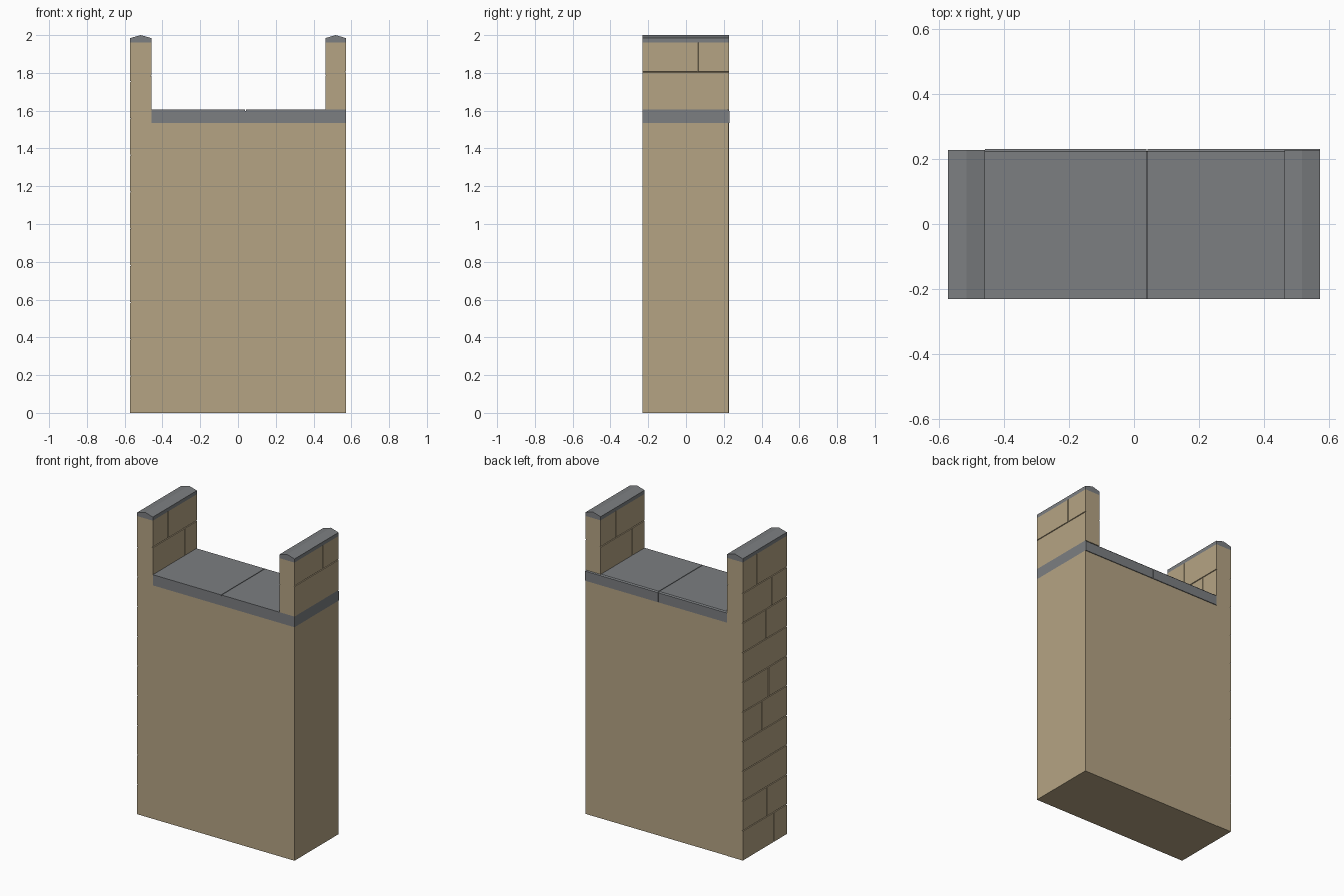
import bpy, bmesh

if "Cube" in bpy.data.objects:
    bpy.data.objects.remove(bpy.data.objects["Cube"])


def material(name, color):
    m = bpy.data.materials.new(name)
    m.diffuse_color = (*color, 1)
    m.use_nodes = True
    m.node_tree.nodes["Principled BSDF"].inputs["Base Color"].default_value = m.diffuse_color
    return m


STONE = material("sandstone", (0.46, 0.37, 0.23))
SLATE = material("slate", (0.20, 0.21, 0.22))
X, Y0, Y1 = 0.572, -0.23, 0.227   # wall half length, front and back planes
D, GAP = 0.005, 0.003             # joint depth and half width


def finish(name, bm, mat):
    bmesh.ops.recalc_face_normals(bm, faces=bm.faces[:])
    me = bpy.data.meshes.new(name)
    bm.to_mesh(me)
    bm.free()
    me.materials.append(mat)
    ob = bpy.data.objects.new(name, me)
    bpy.context.collection.objects.link(ob)
    return ob


def loft(bm, ring_a, ring_b):
    """Closed solid between two matching outlines."""
    a = [bm.verts.new(p) for p in ring_a]
    b = [bm.verts.new(p) for p in ring_b]
    n = len(a)
    bm.faces.new(a)
    bm.faces.new(b[::-1])
    for i in range(n):
        j = (i + 1) % n
        bm.faces.new((a[i], a[j], b[j], b[i]))


def rect(x, y0, y1, z0, z1):
    return [(x, y0, z0), (x, y1, z0), (x, y1, z1), (x, y0, z1)]


def box(name, x0, x1, y0, y1, z0, z1, mat):
    bm = bmesh.new()
    loft(bm, rect(x0, y0, y1, z0, z1), rect(x1, y0, y1, z0, z1))
    return finish(name, bm, mat)


def brick_face(name, x_core, x_face, levels, joints):
    """Courses of blocks on an x-facing side, with bevelled joints between."""
    bm = bmesh.new()
    for k, joint in enumerate(joints):
        cuts = [Y0, Y1] if joint is None else [Y0, joint, Y1]
        zb, zt = levels[k], levels[k + 1]
        gb = GAP if k > 0 else 0
        gt = GAP if k < len(joints) - 1 else 0
        for i in range(len(cuts) - 1):
            ya, yb = cuts[i], cuts[i + 1]
            ga = GAP if i > 0 else 0
            gc = GAP if i < len(cuts) - 2 else 0
            loft(bm,
                 rect(x_core, ya + ga / 3, yb - gc / 3, zb + gb / 3, zt - gt / 3),
                 rect(x_face, ya + ga, yb - gc, zb + gb, zt - gt))
    return finish(name, bm, STONE)


# Main wall body
box("wall_body", -0.458 - D, X, Y0, Y1 - 0.002, 0, 1.535, STONE)

# Left end wall: core, outer courses over the full height, inner courses above the walk
box("left_wall_core", -X + D, -0.458 - D, Y0, Y1, 0, 1.96, STONE)
brick_face("left_wall_outer_bricks", -X + D, -X,
           [0.195 * k for k in range(10)] + [1.96],
           [-0.094, -0.02, None, None, 0.03, -0.04, None, -0.01, -0.073, 0.084])
brick_face("left_wall_inner_bricks", -0.458 - D, -0.458,
           [1.535, 1.785, 1.96], [0.10, -0.073])

# Right parapet standing on the walkway
box("right_parapet_core", 0.462 + D, X - D, Y0, Y1, 1.605, 1.96, STONE)
brick_face("right_parapet_outer_bricks", X - D, X, [1.605, 1.805, 1.96], [None, 0.063])
brick_face("right_parapet_inner_bricks", 0.462 + D, 0.462,
           [1.605, 1.785, 1.96], [-0.10, 0.07])

# Walkway slabs with a bevelled back edge, and the bedding behind their joint
slab = [(Y0, 1.535), (0.23, 1.535), (0.23, 1.598), (0.223, 1.605), (Y0, 1.605)]
for name, x0, x1 in (("walk_slab_left", -0.458, 0.038), ("walk_slab_right", 0.042, X)):
    bm = bmesh.new()
    loft(bm, [(x0, y, z) for y, z in slab], [(x1, y, z) for y, z in slab])
    finish(name, bm, SLATE)
box("slab_joint_filler", 0.038, 0.042, Y0, 0.223, 1.535, 1.598, SLATE)

# Gabled coping stones
for name, x0, x1 in (("left_coping", -X, -0.458), ("right_coping", 0.462, X)):
    ring = [(x0, 1.96), (x1, 1.96), (x1, 1.984), ((x0 + x1) / 2, 2.0), (x0, 1.984)]
    bm = bmesh.new()
    loft(bm, [(x, Y0, z) for x, z in ring], [(x, Y1, z) for x, z in ring])
    finish(name, bm, SLATE)
